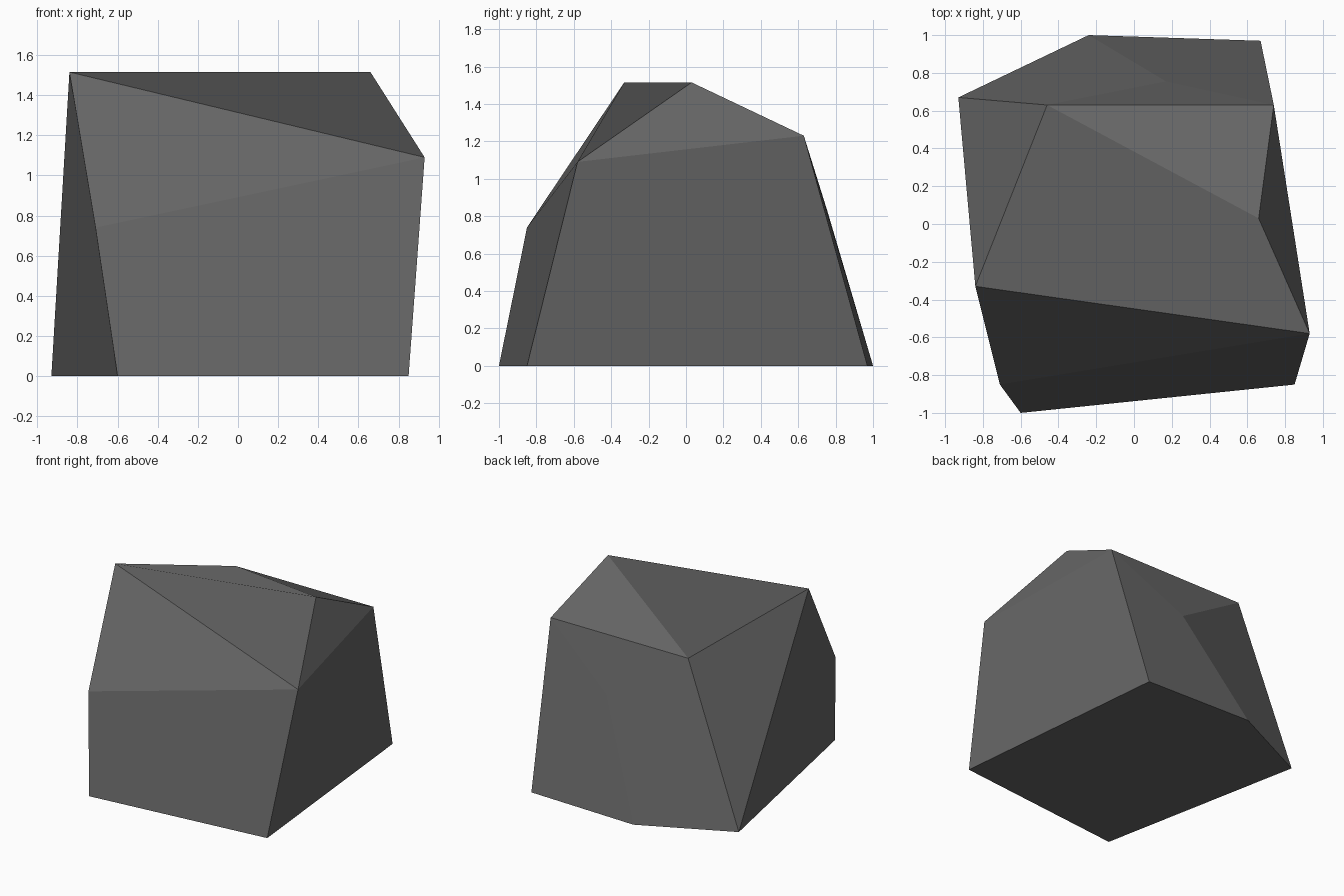
import bpy

if "Cube" in bpy.data.objects:
    bpy.data.objects.remove(bpy.data.objects["Cube"])

# Corners of the faceted boulder
corners = {
    # top ridge and shoulders
    "peak_left": (-0.84, -0.33, 1.515), "peak_right": (0.66, 0.03, 1.515),
    "shoulder_front": (0.93, -0.58, 1.09), "shoulder_back": (0.74, 0.63, 1.23),
    "crown_back": (-0.46, 0.63, 1.23),
    # mid-height corners
    "front_mid": (-0.71, -0.85, 0.74), "back_mid": (0.17, 0.755, 0.83),
    # base ring
    "base_fl": (-0.60, -1.00, 0), "base_fr": (0.85, -0.85, 0),
    "base_br": (0.67, 0.97, 0), "base_back": (-0.24, 1.00, 0),
    "base_left": (-0.93, 0.67, 0),
}

facets = [
    "peak_left shoulder_front peak_right crown_back",    # top
    "peak_right shoulder_back crown_back",               # top back
    "peak_right shoulder_front shoulder_back",           # top right
    "peak_left front_mid shoulder_front",                # upper front
    "front_mid base_fl base_fr shoulder_front",          # lower front
    "shoulder_front base_fr base_br shoulder_back",      # right
    "peak_left base_left base_fl front_mid",             # left
    "peak_left crown_back base_left",                    # back left
    "crown_back shoulder_back back_mid",                 # upper back
    "shoulder_back base_br base_back back_mid",          # back
    "crown_back back_mid base_back base_left",           # back corner
    "base_left base_back base_br base_fr base_fl",       # underside
]

index = {name: i for i, name in enumerate(corners)}
mesh = bpy.data.meshes.new("boulder")
mesh.from_pydata(list(corners.values()), [],
                 [[index[n] for n in f.split()] for f in facets])
mesh.update()

# Dark grey stone
stone = bpy.data.materials.new("dark grey stone")
stone.diffuse_color = (0.13, 0.13, 0.13, 1)
stone.use_nodes = True
stone.node_tree.nodes["Principled BSDF"].inputs["Base Color"].default_value = stone.diffuse_color
mesh.materials.append(stone)

boulder = bpy.data.objects.new("boulder", mesh)
bpy.context.collection.objects.link(boulder)
